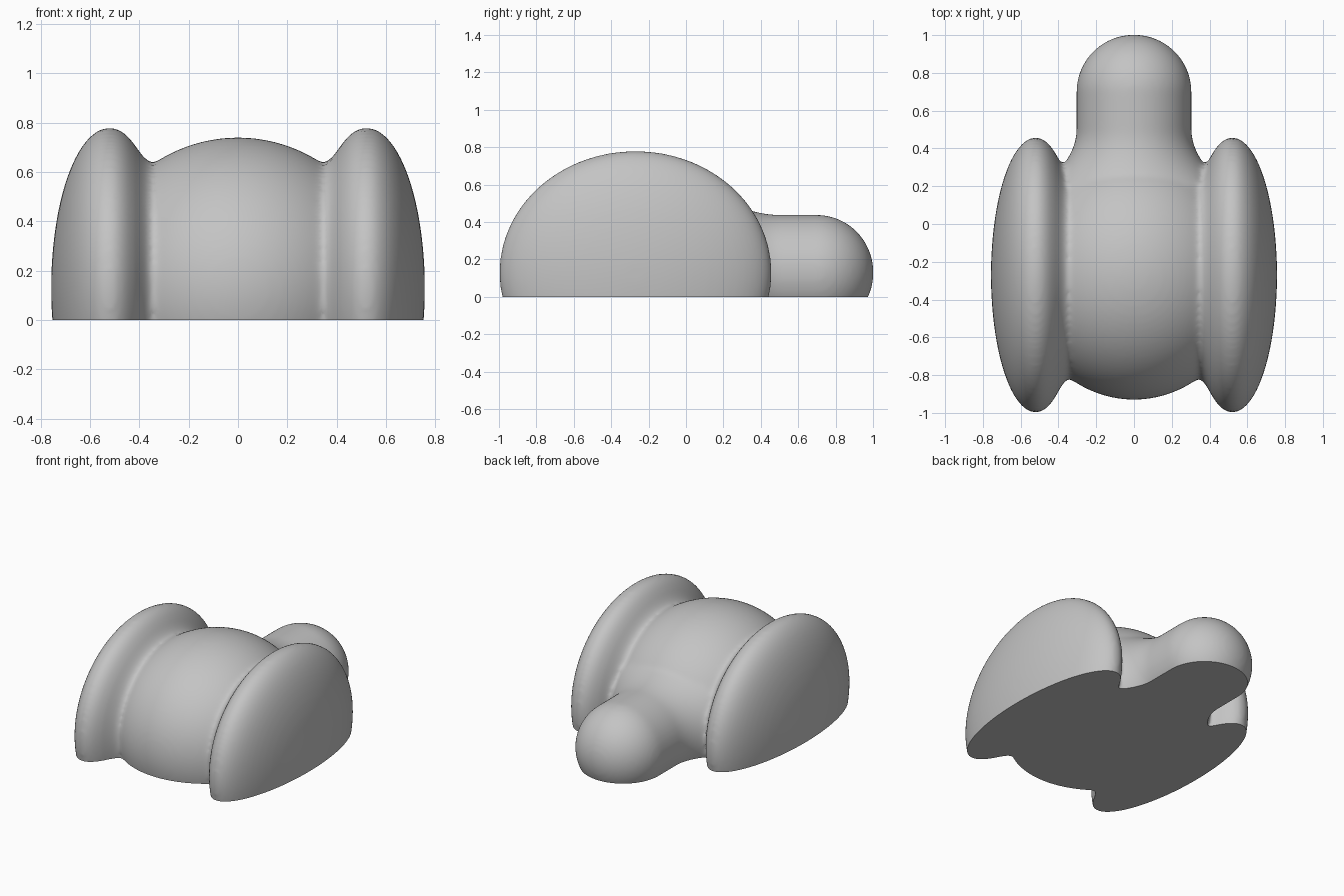
import bpy, bmesh, math

if "Cube" in bpy.data.objects:
    bpy.data.objects.remove(bpy.data.objects["Cube"])

AXIS_Z = 0.13      # height of the widest level
BODY_Y = -0.27     # centre of the barrel and lobes

grey = bpy.data.materials.new("plain grey")
grey.use_nodes = True
grey.diffuse_color = (0.55, 0.55, 0.55, 1)
grey.node_tree.nodes["Principled BSDF"].inputs["Base Color"].default_value = (0.55, 0.55, 0.55, 1)


def arc(t):
    return math.sqrt(max(0.0, 1 - t * t))


def smooth_max(a, b, k=0.13):
    h = max(k - abs(a - b), 0) / k
    return max(a, b) + h * h * k / 4


def loft(name, rings, place, sides=96):
    """Closed skin through elliptical rings (position, radius a, radius b)."""
    bm = bmesh.new()
    loops = []
    for s, a, b in rings:
        angles = [2 * math.pi * i / sides for i in range(sides)]
        loops.append([bm.verts.new(place(s, a * math.cos(t), b * math.sin(t))) for t in angles])
    for p, q in zip(loops, loops[1:]):
        for i in range(sides):
            j = (i + 1) % sides
            bm.faces.new((p[i], p[j], q[j], q[i]))
    bm.faces.new(loops[0])
    bm.faces.new(loops[-1])
    bmesh.ops.recalc_face_normals(bm, faces=bm.faces)
    mesh = bpy.data.meshes.new(name)
    bm.to_mesh(mesh)
    bm.free()
    obj = bpy.data.objects.new(name, mesh)
    bpy.context.collection.objects.link(obj)
    return obj


def body_radius(x, barrel, lobe):
    d = abs(x) - 0.52
    r_lobe = lobe * arc(d / (0.237 if d > 0 else 0.225))
    r_barrel = barrel * arc(x / 0.61)
    return smooth_max(r_barrel, r_lobe)


# Barrel with a big round lobe at each side
steps = 80
rings = []
for i in range(steps + 1):
    x = 0.7568 * math.cos(math.pi * i / steps)
    rings.append((x, body_radius(x, 0.66, 0.728), body_radius(x, 0.61, 0.65)))
body = loft("rounded_body", rings, lambda s, a, b: (s, BODY_Y + a, AXIS_Z + b))

# Round-ended neck at the back, flaring where it meets the barrel
rings = []
for i in range(21):
    y = 0.2 + 0.5 * i / 20
    flare = max(0, 0.5 - y) ** 2
    rings.append((y, 0.304 + 2 * flare, 0.308 + flare))
for i in range(1, 24):
    t = math.pi / 2 * i / 24
    rings.append((0.7 + 0.302 * math.sin(t), 0.304 * math.cos(t), 0.308 * math.cos(t)))
neck = loft("back_neck", rings, lambda s, a, b: (a, s, AXIS_Z + b))

# Fuse the parts and soften the joint
union = body.modifiers.new("join", 'BOOLEAN')
union.operation = 'UNION'
union.object = neck
skin = body.modifiers.new("skin", 'REMESH')
skin.mode = 'VOXEL'
skin.voxel_size = 0.015
soft = body.modifiers.new("soften", 'SMOOTH')
soft.factor = 0.5
soft.iterations = 8
graph = bpy.context.evaluated_depsgraph_get()
fused = bpy.data.meshes.new_from_object(body.evaluated_get(graph))
body.modifiers.clear()
body.data = fused
bpy.data.objects.remove(neck)

# Flat base
bm = bmesh.new()
bm.from_mesh(fused)
cut = bmesh.ops.bisect_plane(bm, geom=bm.verts[:] + bm.edges[:] + bm.faces[:],
                             plane_co=(0, 0, 0), plane_no=(0, 0, 1), clear_inner=True)
rim = [e for e in bm.edges if e.is_boundary]
bmesh.ops.holes_fill(bm, edges=rim, sides=0)
bmesh.ops.recalc_face_normals(bm, faces=bm.faces)
bm.to_mesh(fused)
bm.free()

fused.materials.clear()
fused.materials.append(grey)
bpy.ops.object.select_all(action='DESELECT')
body.select_set(True)
bpy.context.view_layer.objects.active = body
bpy.ops.object.shade_smooth_by_angle(angle=math.radians(40))
